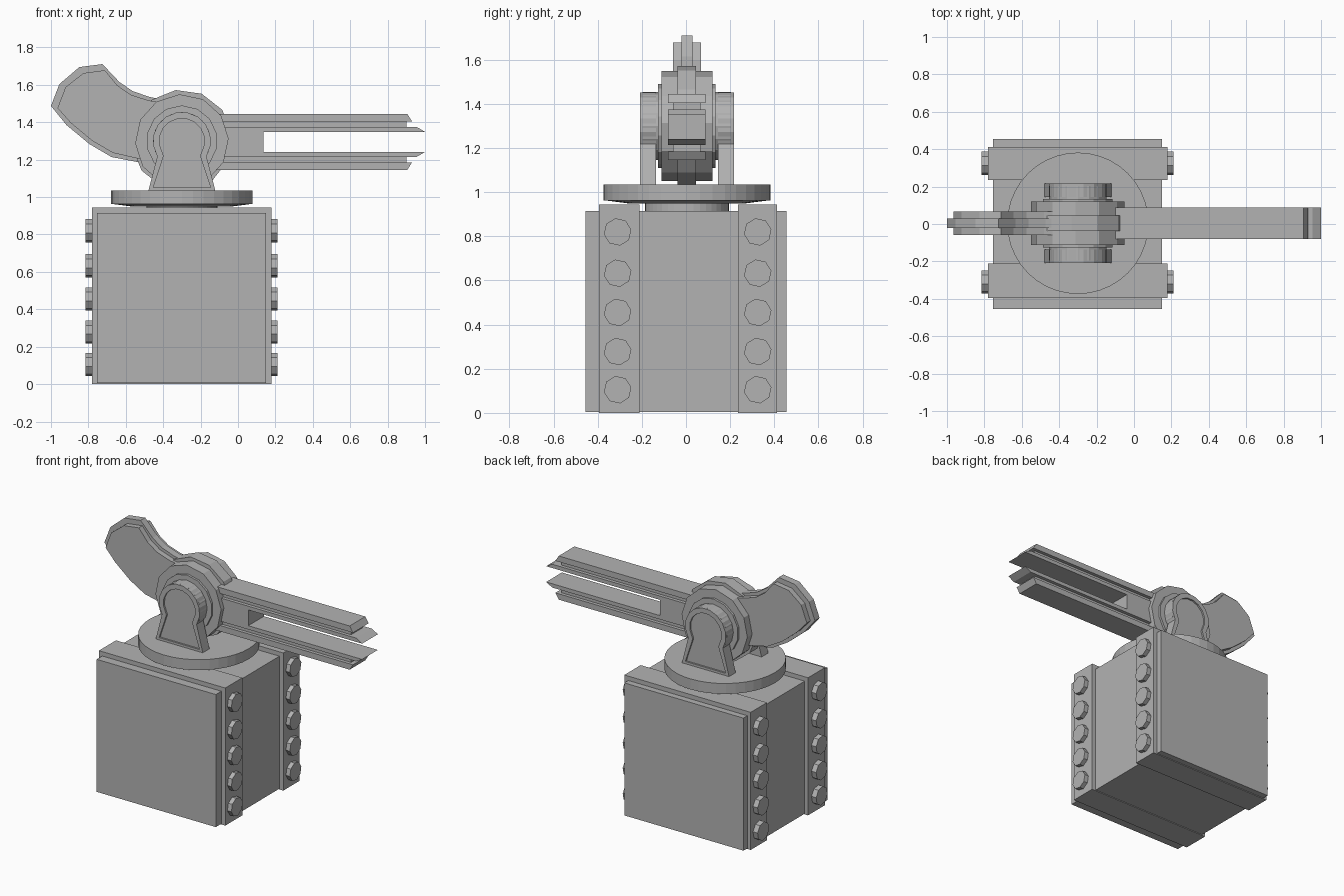
import bpy, bmesh, math
from mathutils import Matrix, Vector

if "Cube" in bpy.data.objects:
    bpy.data.objects.remove(bpy.data.objects["Cube"])

grey = bpy.data.materials.new("plain grey")
grey.diffuse_color = (0.45, 0.45, 0.45, 1)
grey.use_nodes = True
grey.node_tree.nodes["Principled BSDF"].inputs["Base Color"].default_value = grey.diffuse_color

HX, HZ, CY = -0.30, 1.30, 0.004   # hub axis position, turret centre line


def finish(bm, name):
    bmesh.ops.recalc_face_normals(bm, faces=bm.faces)
    me = bpy.data.meshes.new(name)
    bm.to_mesh(me)
    bm.free()
    me.materials.append(grey)
    ob = bpy.data.objects.new(name, me)
    bpy.context.collection.objects.link(ob)
    return ob


def box(name, x0, x1, y0, y1, z0, z1):
    bm = bmesh.new()
    bmesh.ops.create_cube(bm, size=1)
    for v in bm.verts:
        v.co = Vector(((x0 + x1) / 2 + v.co.x * (x1 - x0),
                       (y0 + y1) / 2 + v.co.y * (y1 - y0),
                       (z0 + z1) / 2 + v.co.z * (z1 - z0)))
    return finish(bm, name)


def drum(name, centre, axis, r1, r2, depth, sides, phase=0):
    """Cylinder or cone frustum along an axis, phase in degrees."""
    bm = bmesh.new()
    turn = {'X': Matrix.Rotation(math.pi / 2, 4, 'Y'),
            'Y': Matrix.Rotation(math.pi / 2, 4, 'X'),
            'Z': Matrix()}[axis]
    bmesh.ops.create_cone(bm, cap_ends=True, segments=sides, radius1=r1, radius2=r2, depth=depth,
                          matrix=Matrix.Translation(centre) @ turn
                          @ Matrix.Rotation(math.radians(phase), 4, 'Z'))
    return finish(bm, name)


def slab(name, pts, y0, y1, inset_y=None):
    """Extrude an x-z profile from y0 to y1; optionally recess the cap at inset_y."""
    bm = bmesh.new()
    cap = bm.faces.new([bm.verts.new((x, y0, z)) for x, z in pts])
    ext = bmesh.ops.extrude_face_region(bm, geom=[cap])
    for g in ext["geom"]:
        if isinstance(g, bmesh.types.BMVert):
            g.co.y = y1
    bmesh.ops.recalc_face_normals(bm, faces=bm.faces)
    if inset_y is not None:
        bm.faces.ensure_lookup_table()
        faces = [f for f in bm.faces
                 if all(abs(v.co.y - inset_y) < 1e-5 for v in f.verts)]
        bmesh.ops.inset_region(bm, faces=faces, thickness=0.034, depth=0)
        sign = 1 if inset_y < CY else -1
        rim = {v for f in faces for v in f.verts}
        out = bmesh.ops.extrude_face_region(bm, geom=faces)
        for g in out["geom"]:
            if isinstance(g, bmesh.types.BMVert):
                g.co.y += 0.012 * sign
        bmesh.ops.delete(bm, geom=[f for f in faces if f.is_valid], context='FACES')
    return finish(bm, name)


# Base block with two raised bands
box("base_block", -0.755, 0.15, -0.455, 0.455, 0.005, 0.915)
for label, y0, y1, yb in (("front", -0.395, -0.21, -0.31), ("back", 0.235, 0.412, 0.325)):
    box(label + "_band", -0.78, 0.18, y0, y1, 0, 0.945)
    # Bolts on both ends of each band
    for i, z in enumerate((0.105, 0.278, 0.455, 0.633, 0.82)):
        for side, x in (("left", -0.795), ("right", 0.19)):
            drum(f"{label}_{side}_bolt_{i}", (x, yb, z), 'X', 0.063, 0.063, 0.04, 8, 10)

# Turntable
drum("turntable_neck", (HX, CY, 0.93), 'Z', 0.19, 0.19, 0.06, 40)
drum("turntable_underside", (HX, CY, 0.957), 'Z', 0.27, 0.378, 0.014, 40)
drum("turntable_disc", (HX, CY, 0.999), 'Z', 0.378, 0.378, 0.072, 40)

# Hub drums and axle
drum("hub_drum", (HX, CY, HZ), 'Y', 0.25, 0.25, 0.23, 12, 3)
drum("hub_centre_ring", (HX, CY, HZ + 0.004), 'Y', 0.27, 0.27, 0.084, 12, 7)
drum("hub_collar", (HX, CY, HZ), 'Y', 0.19, 0.19, 0.26, 14)
drum("axle", (HX, CY, HZ), 'Y', 0.154, 0.154, 0.40, 16)

# Keyhole-shaped side brackets with recessed faces
arc = [(HX + 0.155 * math.cos(a), HZ + 0.155 * math.sin(a))
       for a in (math.radians(-32 + 244 * i / 11) for i in range(12))]
bracket = [(HX - 0.18, 1.03), (HX + 0.18, 1.03)] + arc
slab("front_bracket", bracket, CY - 0.213, CY - 0.14, CY - 0.213)
slab("back_bracket", bracket, CY + 0.14, CY + 0.213, CY + 0.213)

# Forked arm: slotted core, narrow web in the grooves, outer rails
AZ, AY = 1.295, 0.085
half = [(-0.2, 0.08), (0.955, 0.08), (1.0, 0.054), (0.135, 0.054)]
fork = ([(x, AZ + z) for x, z in half] + [(x, AZ - z) for x, z in reversed(half)])
slab("arm_fork", fork, CY - AY, CY + AY)
for label, s in (("upper", 1), ("lower", -1)):
    z0, z1 = sorted((AZ + s * 0.07, AZ + s * 0.12))
    box(label + "_arm_web", -0.2, 0.90, CY - 0.062, CY + 0.062, z0, z1)
    rail = [(-0.2, 0.11), (0.93, 0.11), (0.905, 0.15), (-0.2, 0.15)]
    slab(label + "_arm_rail", [(x, AZ + s * z) for x, z in rail], CY - AY, CY + AY)

# Curved tail: thin outer fin and thicker inner plate
fin = [(-1.0, 1.487), (-0.955, 1.604), (-0.848, 1.695), (-0.725, 1.711), (-0.634, 1.615),
       (-0.564, 1.567), (-0.473, 1.535), (-0.414, 1.524), (-0.30, 1.40), (-0.35, 1.20),
       (-0.51, 1.182), (-0.676, 1.214), (-0.794, 1.283), (-0.917, 1.385)]
plate = [(-0.965, 1.476), (-0.922, 1.588), (-0.826, 1.663), (-0.712, 1.678), (-0.645, 1.597),
         (-0.575, 1.548), (-0.48, 1.517), (-0.43, 1.508), (-0.30, 1.40), (-0.35, 1.21),
         (-0.51, 1.20), (-0.668, 1.236), (-0.78, 1.301), (-0.893, 1.395)]
slab("tail_fin", fin, CY - 0.025, CY + 0.025)
slab("tail_plate", plate, CY - 0.063, CY + 0.063)
